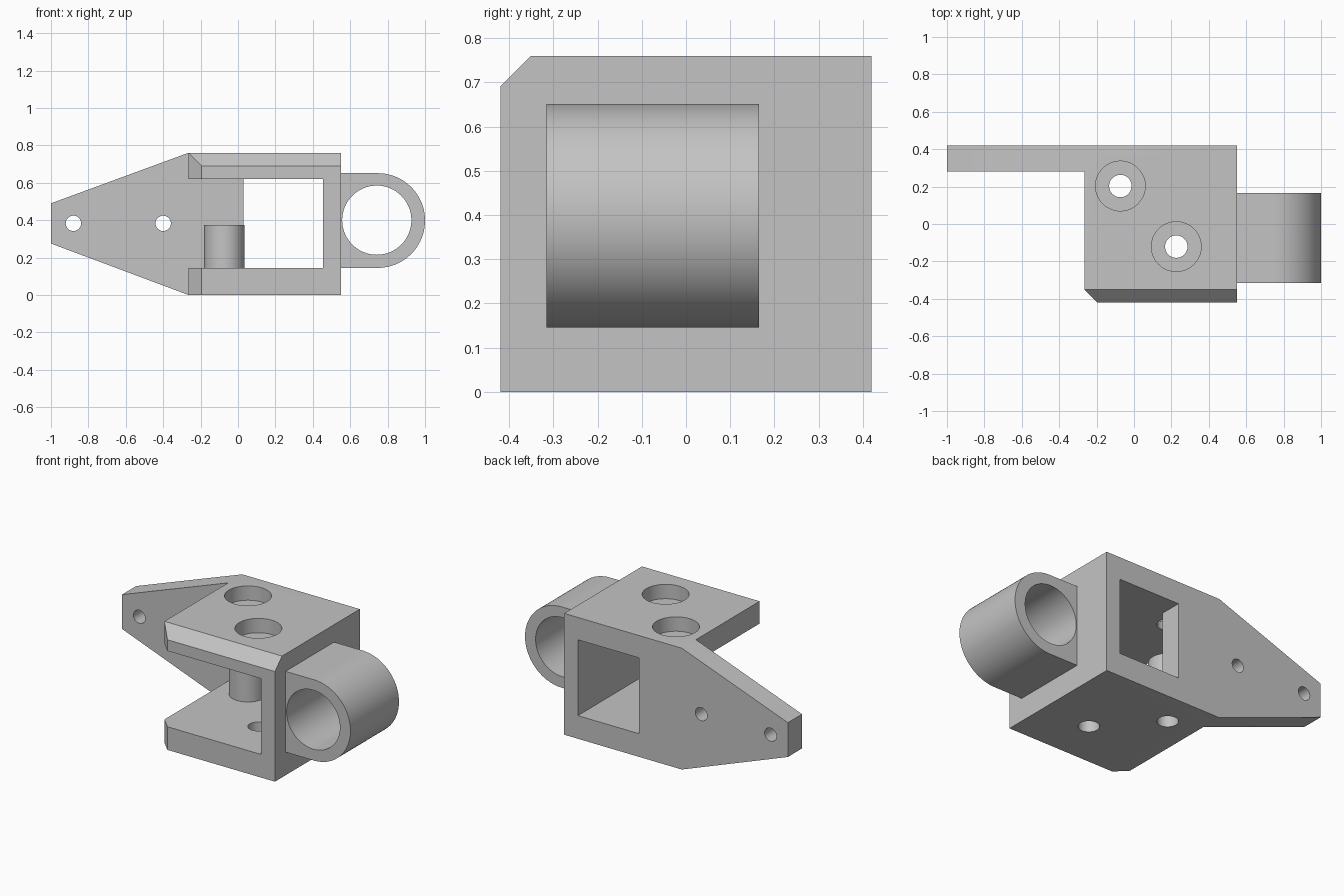
import bpy, bmesh, math
from mathutils import Vector

old = bpy.data.objects.get("Cube")
if old:
    bpy.data.objects.remove(old)

grey = bpy.data.materials.new("plain_grey")
grey.use_nodes = True
colour = (0.55, 0.55, 0.55, 1)
grey.diffuse_color = colour
grey.node_tree.nodes["Principled BSDF"].inputs["Base Color"].default_value = colour


def prism(name, points, lo, hi, axis="z"):
    """Extrude a profile: (x, y) along z, or (x, z) along y."""
    place = (lambda a, b, h: (a, b, h)) if axis == "z" else (lambda a, b, h: (a, h, b))
    bm = bmesh.new()
    face = bm.faces.new([bm.verts.new(place(a, b, lo)) for a, b in points])
    grown = bmesh.ops.extrude_face_region(bm, geom=[face])["geom"]
    shift = Vector(place(0, 0, hi - lo))
    bmesh.ops.translate(bm, vec=shift, verts=[v for v in grown if isinstance(v, bmesh.types.BMVert)])
    bmesh.ops.recalc_face_normals(bm, faces=bm.faces)
    mesh = bpy.data.meshes.new(name)
    bm.to_mesh(mesh)
    bm.free()
    mesh.materials.append(grey)
    obj = bpy.data.objects.new(name, mesh)
    bpy.context.collection.objects.link(obj)
    return obj


def arc(cx, cy, r, start=0, sweep=360, n=64):
    count = n if sweep == 360 else n + 1
    angles = [math.radians(start + sweep * i / n) for i in range(count)]
    return [(cx + r * math.cos(a), cy + r * math.sin(a)) for a in angles]


def combine(target, tool, operation):
    mod = target.modifiers.new("combine", "BOOLEAN")
    mod.operation = operation
    mod.solver = "EXACT"
    mod.object = tool
    bpy.context.view_layer.objects.active = target
    bpy.ops.object.modifier_apply(modifier=mod.name)
    bpy.data.objects.remove(tool)


# Main block with a chamfered front corner and top front edge
left, right, front, back, top, cham = -0.265, 0.55, -0.42, 0.42, 0.76, 0.07
bracket = prism("bracket", [(left, front + cham), (left + cham, front), (right, front),
                            (right, back), (left, back)], 0, top)
bm = bmesh.new()
bm.from_mesh(bracket.data)
bmesh.ops.bisect_plane(bm, geom=bm.verts[:] + bm.edges[:] + bm.faces[:], dist=1e-4,
                       plane_co=(0, front + cham, top), plane_no=(0, -1, 1), clear_outer=True)
bmesh.ops.holes_fill(bm, edges=[e for e in bm.edges if e.is_boundary])
bmesh.ops.recalc_face_normals(bm, faces=bm.faces)
bm.to_mesh(bracket.data)
bm.free()

# Open cavity running out through the back window
floor, ceiling, wall, inner = 0.145, 0.62, 0.455, 0.28
combine(bracket, prism("cavity", [(-1, -1), (wall, -1), (wall, 1), (0.03, 1),
                                  (0.03, inner), (-1, inner)], floor, ceiling), "DIFFERENCE")

# Tapered wing plate, side lug and inner post
combine(bracket, prism("wing", [(-1, 0.275), (left, 0), (left, top), (-1, 0.49)],
                       inner, back, "y"), "UNION")
lug_x, lug_z, lug_r = 0.747, 0.398, 0.253
combine(bracket, prism("lug", [(0.5, lug_z + lug_r), (0.5, lug_z - lug_r)]
                       + arc(lug_x, lug_z, lug_r, -90, 180), -0.315, 0.165, "y"), "UNION")
post = (-0.073, 0.203)
combine(bracket, prism("post", arc(*post, 0.108), 0.1, 0.375), "UNION")

# Bores: lug, wing holes, counterbored bolt holes
combine(bracket, prism("lug_bore", arc(0.742, 0.4, 0.185), -1, 0.27, "y"), "DIFFERENCE")
for x in (-0.88, -0.4):
    combine(bracket, prism("wing_hole", arc(x, 0.383, 0.041), 0.1, 1, "y"), "DIFFERENCE")
for centre in (post, (0.226, -0.121)):
    combine(bracket, prism("bolt_hole", arc(*centre, 0.06), -1, 1), "DIFFERENCE")
    combine(bracket, prism("counterbore", arc(*centre, 0.133), 0.67, 1), "DIFFERENCE")

bpy.ops.object.select_all(action="DESELECT")
bracket.select_set(True)
bpy.context.view_layer.objects.active = bracket
bpy.ops.object.shade_smooth_by_angle(angle=math.radians(30))
